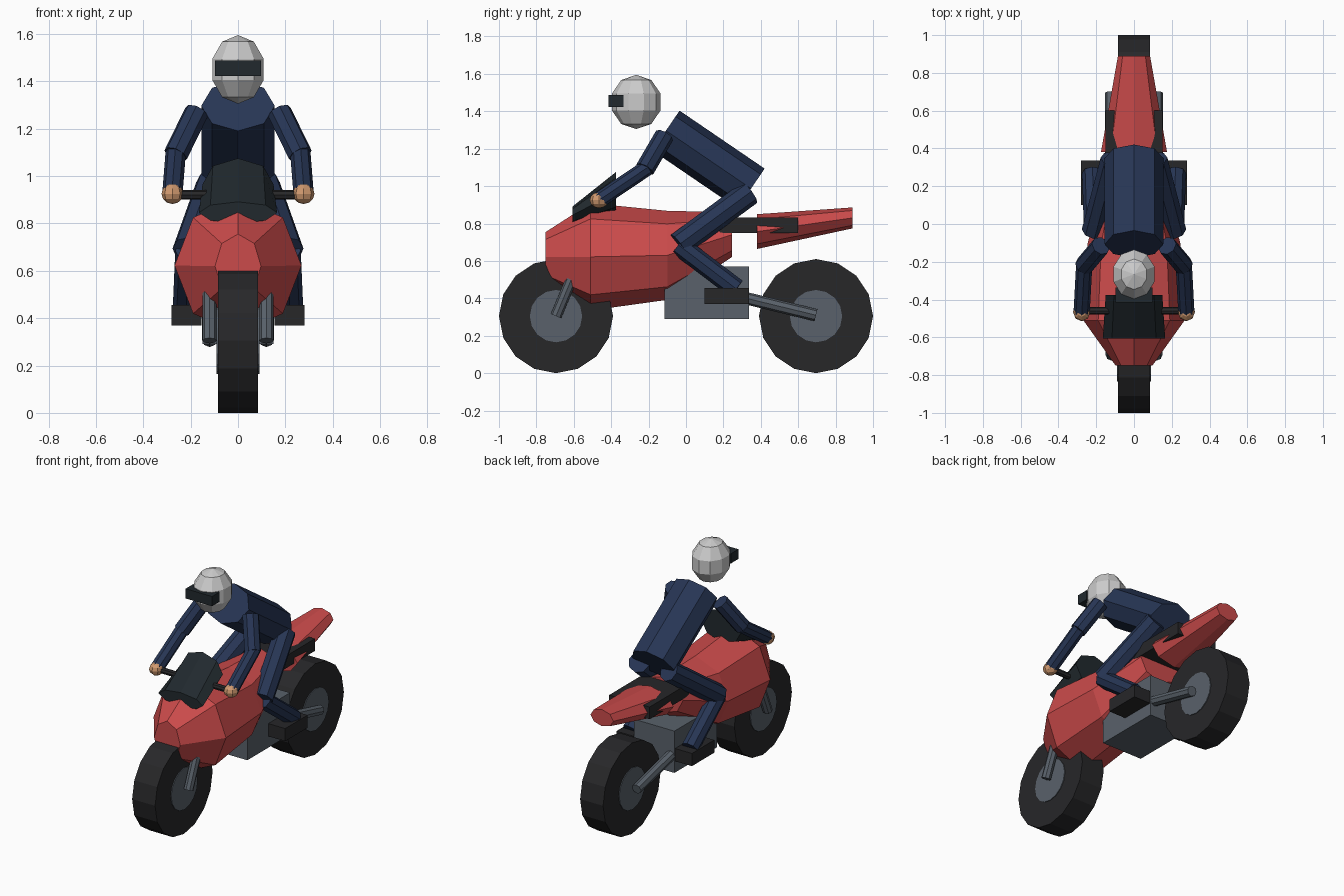
import bpy, bmesh, math
from mathutils import Vector, Matrix

if "Cube" in bpy.data.objects:
    bpy.data.objects.remove(bpy.data.objects["Cube"])


def material(name, rgb):
    m = bpy.data.materials.new(name)
    m.diffuse_color = (*rgb, 1)
    m.use_nodes = True
    m.node_tree.nodes["Principled BSDF"].inputs["Base Color"].default_value = m.diffuse_color
    return m


RED = material("red_paint", (0.6, 0.07, 0.07))
NAVY = material("navy_suit", (0.02, 0.036, 0.09))
RUBBER = material("black_rubber", (0.02, 0.02, 0.022))
GLASS = material("dark_glass", (0.015, 0.022, 0.027))
STEEL = material("steel", (0.10, 0.12, 0.145))
SKIN = material("skin", (0.63, 0.32, 0.16))


def finish(name, bm, mat):
    bmesh.ops.recalc_face_normals(bm, faces=bm.faces)
    me = bpy.data.meshes.new(name)
    bm.to_mesh(me)
    bm.free()
    ob = bpy.data.objects.new(name, me)
    bpy.context.collection.objects.link(ob)
    if mat:
        me.materials.append(mat)
    return ob


def skin_rings(name, sections, u, v, n, mat):
    """Capped skin through elliptical rings given as (centre, ru, rv)."""
    bm = bmesh.new()
    rings = []
    for c, ru, rv in sections:
        angles = [2 * math.pi * i / n for i in range(n)]
        rings.append([bm.verts.new(Vector(c) + u * ru * math.cos(a) + v * rv * math.sin(a))
                      for a in angles])
    for a, b in zip(rings, rings[1:]):
        for i in range(n):
            j = (i + 1) % n
            bm.faces.new((a[i], a[j], b[j], b[i]))
    bm.faces.new(rings[0])
    bm.faces.new(rings[-1])
    return finish(name, bm, mat)


def tube(name, a, b, ru, mat, n=8, rv=None):
    a, b = Vector(a), Vector(b)
    d = (b - a).normalized()
    ref = Vector((0, 1, 0)) if abs(d.x) > 0.9 else Vector((1, 0, 0))
    u = (ref - d * ref.dot(d)).normalized()
    rv = rv or ru
    return skin_rings(name, [(a, ru, rv), (b, ru, rv)], u, d.cross(u), n, mat)


def shell(name, sections, mat):
    """Eight-sided bodywork from (y, z, half width, half height)."""
    return skin_rings(name, [((0, y, z), w, h) for y, z, w, h in sections],
                      Vector((1, 0, 0)), Vector((0, 0, 1)), 8, mat)


def box(name, lo, hi, mat):
    lo, hi = Vector(lo), Vector(hi)
    bm = bmesh.new()
    bmesh.ops.create_cube(bm, size=1, matrix=Matrix.Translation((lo + hi) / 2)
                          @ Matrix.Diagonal((*(hi - lo), 1)))
    return finish(name, bm, mat)


def ball(name, c, r, seg, rings, mat):
    bm = bmesh.new()
    bmesh.ops.create_uvsphere(bm, u_segments=seg, v_segments=rings, radius=1,
                              matrix=Matrix.Translation(c) @ Matrix.Diagonal((*r, 1)))
    return finish(name, bm, mat)


# Wheels
for end, y in (("front", -0.695), ("rear", 0.695)):
    tube(end + "_tyre", (-0.085, y, 0.305), (0.085, y, 0.305), 0.305, RUBBER, 16)
    tube(end + "_hub", (-0.09, y, 0.305), (0.09, y, 0.305), 0.14, STEEL, 16)

# Bodywork
shell("fairing", [(-0.75, 0.62, 0.097, 0.135), (-0.51, 0.622, 0.268, 0.287),
                  (-0.10, 0.63, 0.245, 0.238), (0.245, 0.74, 0.15, 0.12)], RED)
shell("tail", [(0.38, 0.757, 0.175, 0.093), (0.89, 0.83, 0.085, 0.056)], RED)
shell("windscreen", [(-0.607, 0.845, 0.165, 0.046), (-0.375, 0.965, 0.15, 0.11)], GLASS)
box("seat", (-0.15, 0.18, 0.75), (0.15, 0.60, 0.832), RUBBER)
box("engine", (-0.15, -0.115, 0.29), (0.15, 0.337, 0.57), STEEL)
tube("handlebar", (-0.28, -0.46, 0.92), (0.28, -0.46, 0.92), 0.02, RUBBER)

# Rider torso and helmet
tube("torso", (0, -0.107, 1.297), (0, 0.348, 0.987), 0.155, NAVY, 8, 0.129)
ball("helmet", (0, -0.266, 1.45), (0.12, 0.137, 0.145), 10, 5, None)
box("visor", (-0.098, -0.415, 1.423), (0.098, -0.335, 1.488), GLASS)

# Paired parts
for side, s in (("left", -1), ("right", 1)):
    shoulder, elbow = (s * 0.175, -0.115, 1.27), (s * 0.263, -0.22, 1.09)
    hand = (s * 0.277, -0.465, 0.925)
    hip, knee = (s * 0.11, 0.34, 0.965), (s * 0.21, -0.04, 0.685)
    ankle = (s * 0.22, 0.27, 0.45)
    tube(side + "_fork", (s * 0.12, -0.695, 0.305), (s * 0.12, -0.51, 0.75), 0.03, STEEL)
    tube(side + "_swingarm", (s * 0.12, 0.695, 0.31), (s * 0.12, 0.2, 0.43), 0.033, STEEL)
    tube(side + "_upper_arm", shoulder, elbow, 0.052, NAVY)
    tube(side + "_forearm", (s * 0.263, -0.205, 1.10), hand, 0.043, NAVY)
    ball(side + "_hand", hand, (0.046, 0.05, 0.043), 8, 6, SKIN)
    tube(side + "_thigh", hip, knee, 0.068, NAVY)
    tube(side + "_shin", knee, ankle, 0.055, NAVY)
    xs = sorted((s * 0.155, s * 0.28))
    box(side + "_boot", (xs[0], 0.10, 0.37), (xs[1], 0.337, 0.455), RUBBER)
